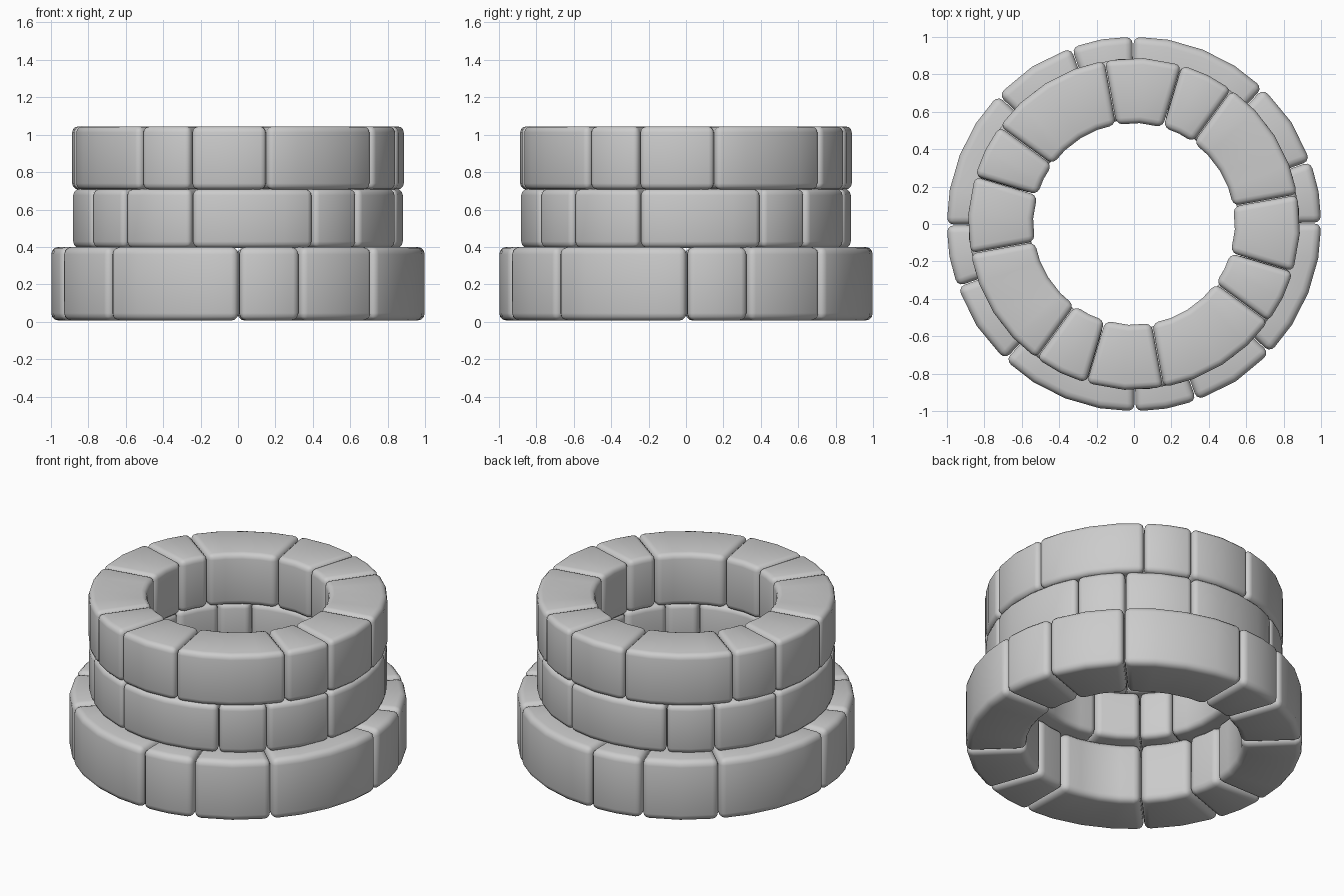
import bpy, bmesh, math

if "Cube" in bpy.data.objects:
    bpy.data.objects.remove(bpy.data.objects["Cube"])

# Angular widths (degrees) of the repeating quarter pattern, with facets per block
PATTERN = [(43.8, 4, "wide"), (19.3, 2, "narrow"), (26.9, 2, "medium")]


def stone(name, a0, a1, facets, r_in, r_out, z0, z1, bevel):
    """One curved wall block with rounded edges."""
    bm = bmesh.new()
    gap = 0.002
    sections = []
    for i in range(facets + 1):
        t = math.radians(a0 + (a1 - a0) * i / facets)
        # pull end sections in slightly so neighbours leave a fine joint
        off = gap if i == 0 else -gap if i == facets else 0.0
        loop = []
        for r, z in ((r_in, z0), (r_out, z0), (r_out, z1), (r_in, z1)):
            loop.append(bm.verts.new((r * math.cos(t) - off * math.sin(t),
                                      r * math.sin(t) + off * math.cos(t), z)))
        sections.append(loop)
    for a, b in zip(sections, sections[1:]):
        for k in range(4):
            n = (k + 1) % 4
            bm.faces.new((a[k], a[n], b[n], b[k]))
    bm.faces.new(sections[0])
    bm.faces.new(sections[-1][::-1])
    bmesh.ops.recalc_face_normals(bm, faces=bm.faces)
    # round all block edges, leave the shallow facet edges alone
    edges = [e for e in bm.edges if e.calc_face_angle(0) > math.radians(45)]
    bmesh.ops.bevel(bm, geom=edges, offset=bevel, offset_type='OFFSET',
                    segments=3, profile=0.5, affect='EDGES', clamp_overlap=True)
    for f in bm.faces:
        f.smooth = True
    mesh = bpy.data.meshes.new(name)
    bm.to_mesh(mesh)
    bm.free()
    ob = bpy.data.objects.new(name, mesh)
    bpy.context.collection.objects.link(ob)


def course(name, start, r_in, r_out, z0, z1, bevel):
    """A full ring of twelve blocks: the pattern repeated four times."""
    a = start
    for q in range(4):
        for width, facets, kind in PATTERN:
            stone(f"{name}_{kind}_stone_{q + 1}", a, a + width, facets,
                  r_in, r_out, z0, z1, bevel)
            a += width


# Wide base course, then two narrower courses with staggered joints
course("base_course", 46.5, 0.64, 1.002, 0.006, 0.400, 0.040)
course("middle_course", 73.5, 0.56, 0.885, 0.395, 0.710, 0.034)
course("top_course", 10.2, 0.54, 0.888, 0.706, 1.045, 0.034)
